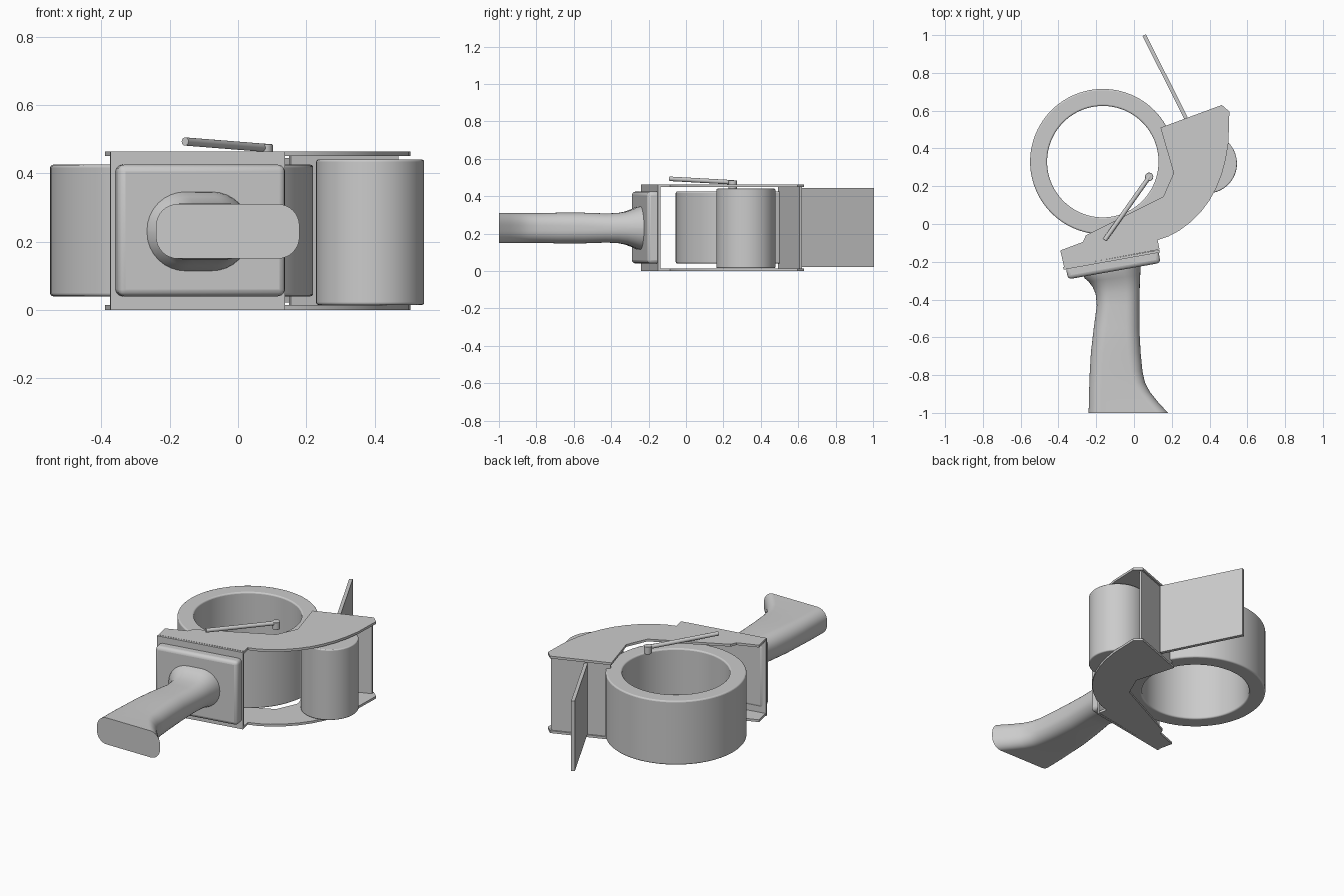
import bpy, bmesh, math
from mathutils import Vector

if "Cube" in bpy.data.objects:
    bpy.data.objects.remove(bpy.data.objects["Cube"])

grey = bpy.data.materials.new("plain grey")
grey.diffuse_color = (0.6, 0.6, 0.6, 1)
grey.use_nodes = True
grey.node_tree.nodes["Principled BSDF"].inputs["Base Color"].default_value = grey.diffuse_color


def finish(name, bm, bevel=0, segments=3, smooth=True):
    bmesh.ops.recalc_face_normals(bm, faces=bm.faces)
    me = bpy.data.meshes.new(name)
    bm.to_mesh(me)
    bm.free()
    ob = bpy.data.objects.new(name, me)
    bpy.context.collection.objects.link(ob)
    me.materials.append(grey)
    if bevel:
        mod = ob.modifiers.new("rounded edges", 'BEVEL')
        mod.width, mod.segments, mod.limit_method = bevel, segments, 'ANGLE'
        mod.angle_limit = math.radians(40)
    if smooth:
        bpy.ops.object.select_all(action='DESELECT')
        ob.select_set(True)
        bpy.context.view_layer.objects.active = ob
        bpy.ops.object.shade_smooth_by_angle(angle=math.radians(40))
    return ob


def prism(name, outline, z0, z1, **kw):
    bm = bmesh.new()
    face = bm.faces.new([bm.verts.new((x, y, z0)) for x, y in outline])
    top = bmesh.ops.extrude_face_region(bm, geom=[face])["geom"]
    bmesh.ops.translate(bm, vec=(0, 0, z1 - z0),
                        verts=[v for v in top if isinstance(v, bmesh.types.BMVert)])
    return finish(name, bm, **kw)


def strip(a, b, thickness):
    # Rectangle outline from a to b, thickened to the right of travel
    a, b = Vector(a), Vector(b)
    d = (b - a).normalized()
    n = Vector((d.y, -d.x)) * thickness
    return [a, b, b + n, a + n]


def circle(cx, cy, r, n=64):
    return [(cx + r * math.cos(i * math.tau / n), cy + r * math.sin(i * math.tau / n))
            for i in range(n)]


def skin(bm, loops, closed=False):
    rings = [[bm.verts.new(p) for p in loop] for loop in loops]
    n = len(rings[0])
    for a, b in zip(rings, rings[1:] + rings[:1] if closed else rings[1:]):
        for i in range(n):
            bm.faces.new((a[i], a[(i + 1) % n], b[(i + 1) % n], b[i]))
    if not closed:
        bm.faces.new(rings[0])
        bm.faces.new(rings[-1])


# Two matching side plates with a curved outer edge
arc = [(.505, .595), (.50, .43), (.485, .34), (.465, .265), (.435, .19), (.40, .125),
       (.355, .065), (.30, .01), (.24, -.035), (.18, -.067), (.125, -.085)]
plate = [(.135, -.135), (-.37, -.228), (-.39, -.14), (-.27, -.095), (-.255, -.06),
         (.155, .145), (.21, .27), (.14, .51), (.465, .63)] + arc
for name, z in (("bottom_plate", 0), ("top_plate", .45)):
    prism(name, plate, z, z + .014)

# Walls joining the plates
prism("front_wall", strip((.135, -.137), (-.375, -.228), -.014), 0, .463)
prism("rear_wall", strip((.15, .505), (.465, .62), .014), .01, .455)

# Padded block on the front wall
prism("handle_pad", strip((-.362, -.222), (.128, -.135), .072), .04, .425, bevel=.02)

# Tape ring
bm = bmesh.new()
skin(bm, [[(x, y, z) for x, y in circle(-.165, .33, r, 96)]
          for r, z in ((.385, .04), (.385, .425), (.295, .425), (.295, .04))], closed=True)
finish("tape_ring", bm, bevel=.008)

# Pressure roller
prism("roller", circle(.387, .32, .158), .015, .44, bevel=.006)

# Flat guide flap at the rear
prism("guide_flap", strip((.267, .555), (.045, .995), .02), .022, .445)


# Lever rod and the short pin at its end
def rod(name, a, b, r, **kw):
    a, b = Vector(a), Vector(b)
    bm = bmesh.new()
    d = b - a
    bmesh.ops.create_cone(bm, cap_ends=True, segments=24, radius1=r, radius2=r, depth=d.length)
    bm.transform(d.to_track_quat('Z', 'Y').to_matrix().to_4x4())
    bmesh.ops.translate(bm, verts=bm.verts, vec=(a + b) / 2)
    finish(name, bm, **kw)


rod("lever_rod", (-.155, -.085, .493), (.085, .255, .474), .012)
rod("lever_pin", (.08, .25, .44), (.08, .25, .485), .022, bevel=.003)

# Handle: rounded cross-sections (left x, left y, right x, right y, half height, corner)
sections = [
    (-.268, -.275, .036, -.215, .117, .117), (-.262, -.287, .035, -.24, .113, .113),
    (-.240, -.305, .033, -.27, .101, .10), (-.218, -.335, .031, -.31, .088, .085),
    (-.203, -.37, .030, -.36, .080, .076), (-.197, -.43, .028, -.43, .078, .072),
    (-.213, -.55, .028, -.55, .082, .072), (-.228, -.68, .035, -.68, .082, .070),
    (-.234, -.78, .045, -.78, .080, .068), (-.236, -.84, .058, -.84, .080, .066),
    (-.238, -.89, .085, -.89, .080, .066), (-.239, -.94, .125, -.94, .080, .066),
    (-.24, -1.0, .18, -1.0, .080, .066)]
loops = []
for xl, yl, xr, yr, h, r in sections:
    loop = []
    for sx, sz, start in ((1, 1, 0), (-1, 1, 90), (-1, -1, 180), (1, -1, 270)):
        for k in range(9):
            a = math.radians(start + k * 11.25)
            # a touch short of full radius keeps corner points apart
            q = r * .97
            x = (xr - q if sx > 0 else xl + q) + q * math.cos(a)
            z = .23 + sz * (h - q) + q * math.sin(a)
            t = (x - xl) / (xr - xl)
            loop.append((x, yl + (yr - yl) * t, z))
    loops.append(loop)
bm = bmesh.new()
skin(bm, loops)
finish("handle", bm)
